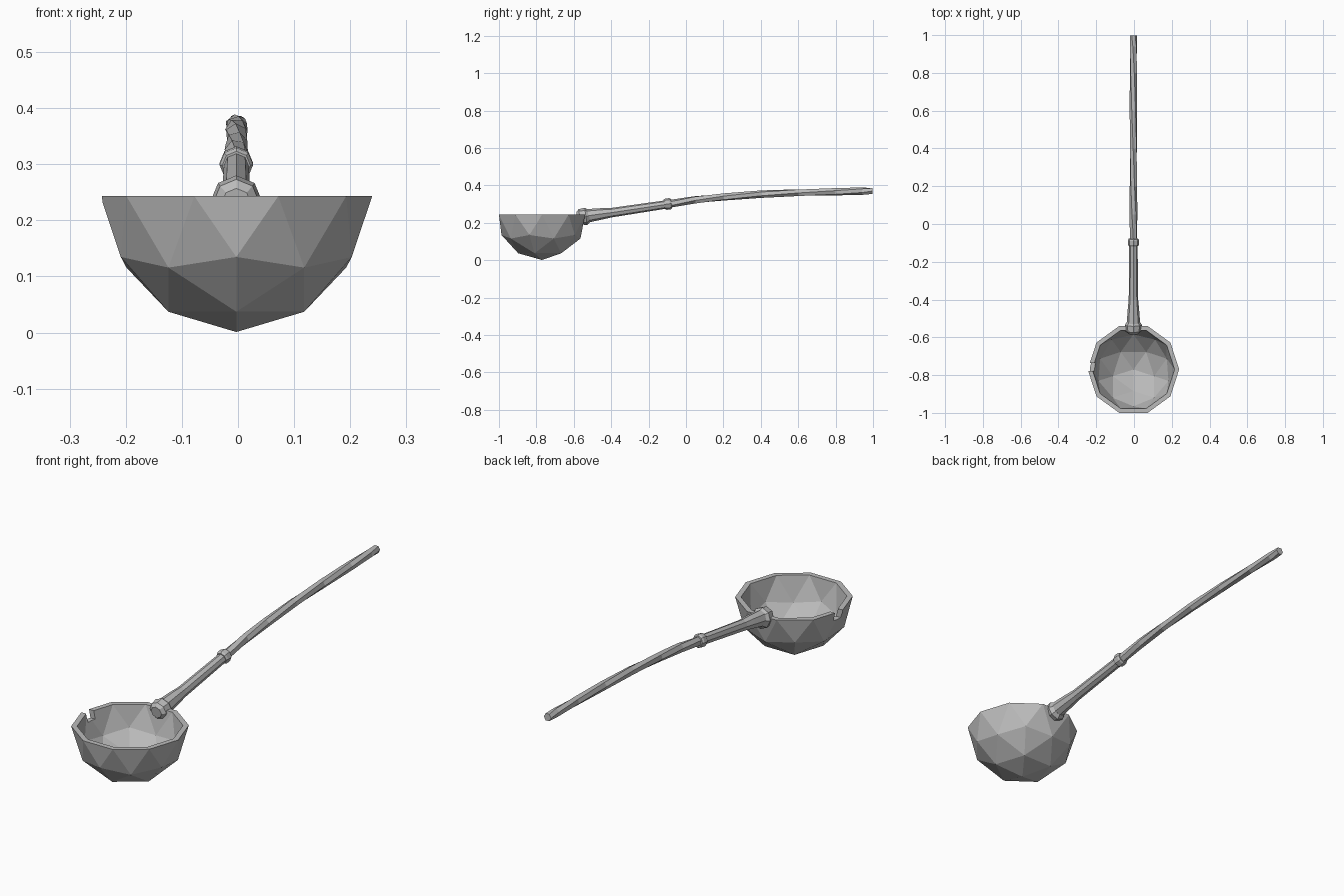
import bpy, bmesh
from math import sin, cos, pi, radians, atan2
from mathutils import Matrix, Vector

cube = bpy.data.objects.get("Cube")
if cube:
    bpy.data.objects.remove(cube)

CX = -0.003  # shared centre line of bowl and handle

steel = bpy.data.materials.new("grey_metal")
GREY = (0.5, 0.5, 0.5, 1)
steel.use_nodes = True
steel.diffuse_color = GREY
steel.node_tree.nodes["Principled BSDF"].inputs["Base Color"].default_value = GREY


def finish(bm, name):
    bmesh.ops.recalc_face_normals(bm, faces=bm.faces[:])
    mesh = bpy.data.meshes.new(name)
    bm.to_mesh(mesh)
    bm.free()
    mesh.materials.append(steel)
    obj = bpy.data.objects.new(name, mesh)
    bpy.context.collection.objects.link(obj)


def loft(name, rings, sides, tilt=0.15, twist=0):
    """Skin flat-sided rings (y, z, radius) running along the handle."""
    bm = bmesh.new()
    loops = []
    for i, (y, z, r) in enumerate(rings):
        turn = radians(twist) * i / (len(rings) - 1) + pi / 2
        loop = []
        for k in range(sides):
            a = turn + 2 * pi * k / sides
            loop.append(bm.verts.new((CX + r * cos(a), y - tilt * r * sin(a), z + r * sin(a))))
        loops.append(loop)
    for a, b in zip(loops, loops[1:]):
        for k in range(sides):
            n = (k + 1) % sides
            bm.faces.new((a[k], a[n], b[n], b[k]))
    bm.faces.new(loops[0])
    bm.faces.new(loops[-1])
    finish(bm, name)


def cut_nick(bm, y0, y1, z0):
    """Cut a square nick through the right wall and close its three sides."""
    planes = [(1, y0), (1, y1), (2, z0)]
    for axis, pos in planes:
        normal = Vector([float(i == axis) for i in range(3)])
        faces = [f for f in bm.faces if f.calc_center_median().x < -0.1]
        edges = {e for f in faces for e in f.edges}
        verts = {v for f in faces for v in f.verts}
        bmesh.ops.bisect_plane(bm, geom=faces + list(edges) + list(verts),
                               plane_co=normal * pos, plane_no=normal, dist=1e-5)
    for f in bm.faces[:]:
        c = f.calc_center_median()
        if c.x < -0.1 and y0 < c.y < y1 and c.z > z0:
            bm.faces.remove(f)
    for e in [e for e in bm.edges if not e.link_faces]:
        bm.edges.remove(e)
    for v in [v for v in bm.verts if not v.link_edges]:
        bm.verts.remove(v)
    border = {v for e in bm.edges if e.is_boundary for v in e.verts}
    for axis, pos in planes:
        wall = [v for v in border if abs(v.co[axis] - pos) < 1e-4]
        if len(wall) > 2:
            mid = sum((v.co for v in wall), Vector()) / len(wall)
            up = 3 - axis
            wall.sort(key=lambda v: atan2(v.co[up] - mid[up], v.co.x - mid.x))
            bm.faces.new(wall)


# Bowl: outer and inner faceted half spheres joined by a flat rim, with a nick
R_OUT, R_IN = 0.242, 0.218
bm = bmesh.new()
for radius in (R_OUT, R_IN):
    bmesh.ops.create_icosphere(bm, subdivisions=2, radius=radius)
for v in [v for v in bm.verts if v.co.z > 0.01]:
    bm.verts.remove(v)
rims = []
for radius in (R_OUT, R_IN):
    rim = [v for v in bm.verts if abs(v.co.z) < 0.01 and abs(v.co.length - radius) < 0.01]
    rims.append(sorted(rim, key=lambda v: atan2(v.co.y, v.co.x)))
outer, inner = rims
for k in range(len(outer)):
    n = (k + 1) % len(outer)
    bm.faces.new((outer[k], outer[n], inner[n], inner[k]))
bmesh.ops.transform(bm, verts=bm.verts[:],
                    matrix=Matrix.Translation((CX, -0.77, 0.243)) @ Matrix.Rotation(pi / 2, 4, 'Z'))
cut_nick(bm, -0.777, -0.735, 0.206)
finish(bm, "bowl")

# Socket knob that grips the rim
loft("socket_knob", [(-0.582, 0.231, 0.026), (-0.568, 0.232, 0.041),
                     (-0.535, 0.234, 0.046), (-0.518, 0.236, 0.034)], 8)

# Lower shaft, flared where it meets the knob
loft("lower_shaft", [(-0.53, 0.237, 0.036), (-0.45, 0.248, 0.030),
                     (-0.40, 0.254, 0.025), (-0.10, 0.299, 0.022)], 8)

# Collar between the shaft and the grip
loft("collar", [(-0.116, 0.298, 0.025), (-0.108, 0.299, 0.030),
                (-0.086, 0.302, 0.030), (-0.078, 0.303, 0.025)], 8)

# Long twisted grip, curving level towards the end
loft("twisted_grip", [(-0.09, 0.301, 0.021), (0.05, 0.323, 0.021), (0.2, 0.338, 0.020),
                      (0.4, 0.353, 0.020), (0.6, 0.361, 0.020), (0.8, 0.366, 0.020),
                      (0.94, 0.369, 0.020), (0.998, 0.370, 0.018)], 6, tilt=0.03, twist=150)
